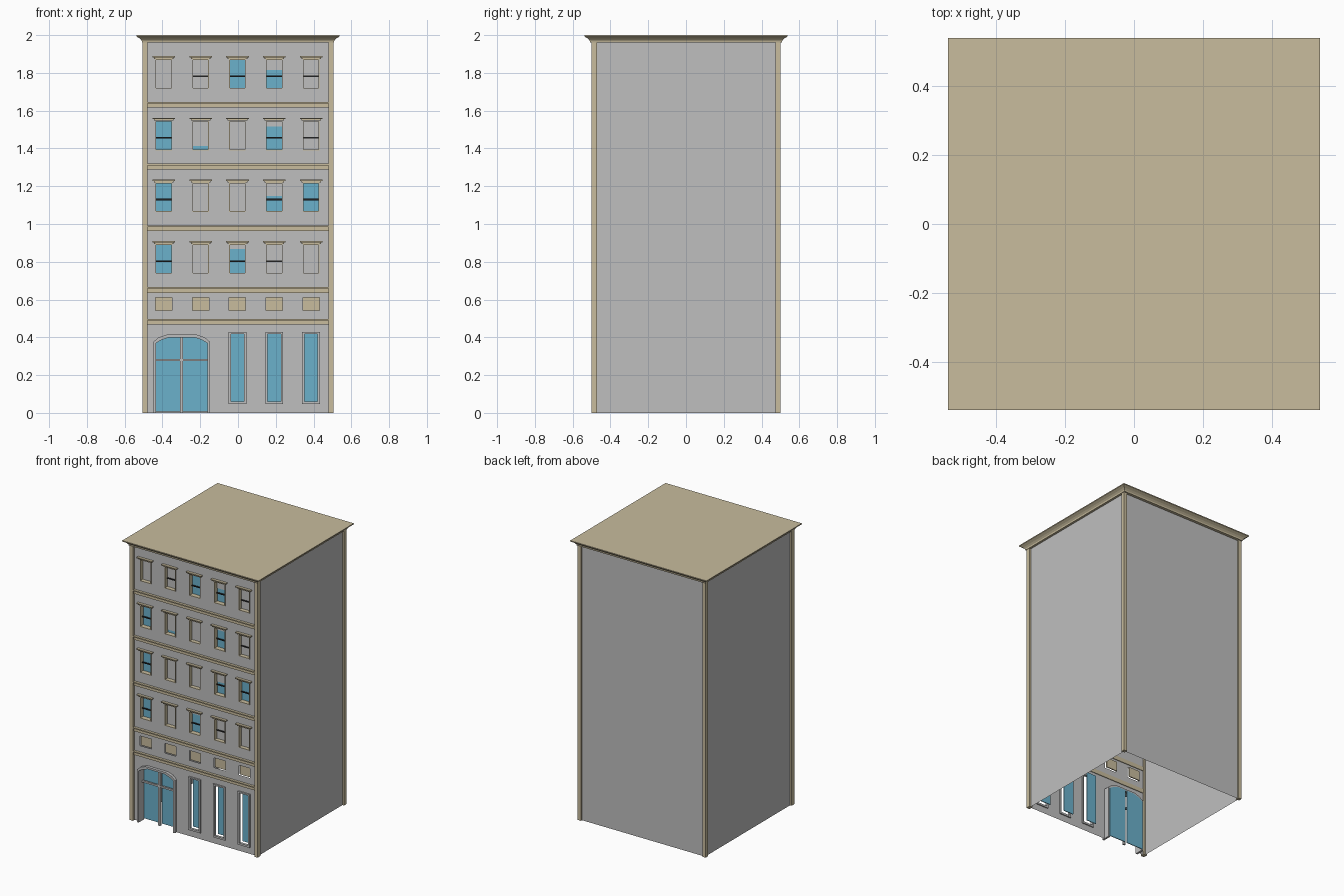
import bpy
import bmesh

if "Cube" in bpy.data.objects:
    bpy.data.objects.remove(bpy.data.objects["Cube"], do_unlink=True)


def material(name, rgb):
    m = bpy.data.materials.new(name)
    m.use_nodes = True
    m.diffuse_color = (*rgb, 1)
    m.node_tree.nodes["Principled BSDF"].inputs["Base Color"].default_value = (*rgb, 1)
    return m


GRAY = material("gray_plaster", (0.52, 0.52, 0.52))
TAN = material("tan_stone", (0.578, 0.503, 0.337))
BLUE = material("blue_glass", (0.147, 0.44, 0.597))
DARK = material("dark_metal", (0.015, 0.015, 0.015))


class Part:
    """Collects simple shapes into one flat-shaded object."""

    def __init__(self, name, mat):
        self.name, self.mat, self.bm = name, mat, bmesh.new()

    def face(self, pts):
        return self.bm.faces.new([self.bm.verts.new(p) for p in pts])

    def plate(self, outline, y0, y1):
        # extrude an x-z outline along y
        f = self.face([(x, y0, z) for x, z in outline])
        ext = bmesh.ops.extrude_face_region(self.bm, geom=[f], use_keep_orig=True)
        moved = [v for v in ext["geom"] if isinstance(v, bmesh.types.BMVert)]
        bmesh.ops.translate(self.bm, verts=moved, vec=(0, y1 - y0, 0))

    def box(self, x0, x1, y0, y1, z0, z1):
        self.plate(rect(x0, x1, z0, z1), y0, y1)

    def ring(self, outer, inner, y0, y1, closed=True):
        # frame between two matching x-z outlines
        n = len(outer)
        for i in range(n if closed else n - 1):
            j = (i + 1) % n
            self.plate([outer[i], outer[j], inner[j], inner[i]], y0, y1)

    def finish(self):
        bmesh.ops.remove_doubles(self.bm, verts=self.bm.verts, dist=1e-5)
        bmesh.ops.recalc_face_normals(self.bm, faces=self.bm.faces)
        me = bpy.data.meshes.new(self.name)
        self.bm.to_mesh(me)
        self.bm.free()
        me.materials.append(self.mat)
        ob = bpy.data.objects.new(self.name, me)
        bpy.context.collection.objects.link(ob)


def rect(x0, x1, z0, z1):
    return [(x0, z0), (x1, z0), (x1, z1), (x0, z1)]


# Main layout
WALL, SIDE, BACK = -0.48, 0.492, 0.488
COLUMNS = [-0.003 + 0.195 * i for i in range(-2, 3)]
HALF = 0.044                      # half width of a window opening
WIN_H = 0.156
SILLS = [0.737 + 0.3267 * i for i in range(4)]
DOOR_L, DOOR_R, DOOR_TOP = -0.448, -0.148, 0.414
DOOR_MID = (DOOR_L + DOOR_R) / 2
SHOP_LOW, SHOP_TOP = 0.05, 0.424

# Hollow shell without a floor
shell = Part("side_and_back_walls", GRAY)
for s in (-1, 1):
    shell.face([(s * SIDE, WALL, 0), (s * SIDE, BACK, 0),
                (s * SIDE, BACK, 1.97), (s * SIDE, WALL, 1.97)])
shell.face([(-SIDE, BACK, 0), (SIDE, BACK, 0), (SIDE, BACK, 1.97), (-SIDE, BACK, 1.97)])
shell.finish()

# Front wall made in rows, leaving the openings free
facade = Part("front_wall", GRAY)


def wall_row(z0, z1, holes=()):
    edges = [-SIDE] + [x for hole in holes for x in hole] + [SIDE]
    for a, b in zip(edges[::2], edges[1::2]):
        facade.face([(a, WALL, z0), (b, WALL, z0), (b, WALL, z1), (a, WALL, z1)])


door_hole = [(DOOR_L, DOOR_R)]
all_holes = [(c - HALF, c + HALF) for c in COLUMNS]
shop_holes = all_holes[2:]
wall_row(0, SHOP_LOW, door_hole)
wall_row(SHOP_LOW, DOOR_TOP, door_hole + shop_holes)
wall_row(DOOR_TOP, SHOP_TOP, shop_holes)
wall_row(SHOP_TOP, 0.541)
wall_row(0.541, 0.61, all_holes)
low = 0.61
for z in SILLS:
    wall_row(low, z)
    wall_row(z, z + WIN_H, all_holes)
    low = z + WIN_H
wall_row(low, 1.97)

# Door outline: flat-topped arch, inset by t
def arch(t):
    w = (DOOR_R - DOOR_L) / 2 - t
    half = [(w, 0), (w, 0.376 - t / 2), (w - 0.028, 0.4 - t), (w - 0.07, DOOR_TOP - t)]
    return [(DOOR_MID - x, z) for x, z in half] + [(DOOR_MID + x, z) for x, z in half[::-1]]


outer = arch(0)
for side, x in ((outer[1:4], DOOR_L), (outer[4:7], DOOR_R)):
    facade.face([(px, WALL, pz) for px, pz in side] + [(x, WALL, DOOR_TOP)])
facade.finish()

# Door surround, post and transom
surround = Part("door_surround", GRAY)
surround.ring(outer, arch(0.014), -0.5, -0.44, closed=False)
surround.box(DOOR_MID - 0.008, DOOR_MID + 0.008, -0.465, -0.45, 0, 0.401)
surround.box(DOOR_L + 0.014, DOOR_R - 0.014, -0.463, -0.45, 0.274, 0.286)
surround.finish()

# Door glass, one leaf on each side of the post
door_glass = Part("door_glass", BLUE)
left_leaf = arch(0.012)[:4] + [(DOOR_MID - 0.007, DOOR_TOP - 0.012), (DOOR_MID - 0.007, 0)]
left_leaf = [(x, max(z, 0.008)) for x, z in left_leaf]
door_glass.plate(left_leaf, -0.44, -0.435)
door_glass.plate([(2 * DOOR_MID - x, z) for x, z in left_leaf], -0.44, -0.435)
door_glass.finish()

# Tall ground floor windows
shop_frames = Part("shop_window_frames", GRAY)
shop_glass = Part("shop_window_glass", BLUE)
for a, b in shop_holes:
    shop_frames.ring(rect(a - 0.003, b + 0.003, SHOP_LOW - 0.003, SHOP_TOP + 0.003),
                     rect(a + 0.009, b - 0.009, SHOP_LOW + 0.01, SHOP_TOP - 0.007),
                     -0.49, -0.472)
    shop_glass.box(a + 0.005, b - 0.005, -0.445, -0.44, SHOP_LOW + 0.006, SHOP_TOP - 0.004)
shop_frames.finish()
shop_glass.finish()

# Stone panels between the ground floor and first row of windows
panels = Part("stone_panels", TAN)
for a, b in all_holes:
    panels.box(a, b, -0.47, -0.462, 0.541, 0.61)
panels.finish()

# Upper windows: (blind drop, shows bar) from left to right, lowest row first
STATES = [
    [(0, True), (1, False), (0.15, True), (1, True), (1, False)],
    [(0, True), (1, False), (1, False), (0.46, True), (0, True)],
    [(0, True), (0.87, False), (1, False), (0.17, True), (1, True)],
    [(1, False), (1, True), (0, True), (0.37, True), (1, True)],
]
frames = Part("window_frames", TAN)
hoods = Part("window_hoods", TAN)
glass = Part("window_glass", BLUE)
blinds = Part("window_blinds", GRAY)
bars = Part("window_bars", DARK)
for z, states in zip(SILLS, STATES):
    top = z + WIN_H
    for (a, b), (drop, bar) in zip(all_holes, states):
        frames.ring(rect(a, b, z, top), rect(a + 0.004, b - 0.004, z + 0.004, top - 0.004),
                    -0.484, -0.45)
        glass.box(a + 0.003, b - 0.003, -0.45, -0.445, z + 0.003, top - 0.003)
        if drop:
            blinds.box(a + 0.004, b - 0.004, -0.455, -0.451,
                       top - 0.004 - drop * (WIN_H - 0.008), top - 0.004)
        if bar:
            bars.box(a + 0.004, b - 0.004, -0.462, -0.456, z + 0.062, z + 0.07)
        hoods.box(a - 0.008, b + 0.008, -0.491, WALL, top + 0.001, top + 0.009)
        hoods.box(a - 0.016, b + 0.016, -0.499, WALL, top + 0.009, top + 0.016)
for part in (frames, hoods, glass, blinds, bars):
    part.finish()

# Belt courses with a projecting cap
belts = Part("belt_courses", TAN)
for z in (0.497, 0.666, 0.992, 1.319, 1.647):
    belts.box(-0.483, 0.483, -0.488, -0.475, z - 0.03, z - 0.008)
    belts.box(-0.483, 0.483, -0.498, -0.475, z - 0.008, z)
belts.finish()

# Corner posts
posts = Part("corner_posts", TAN)
for x in (-0.505, 0.48):
    posts.box(x, x + 0.025, -0.5, -0.47, 0, 1.97)
    posts.box(x, x + 0.025, 0.475, 0.5, 0, 1.97)
posts.finish()

# Cornice and flat roof, from stacked square outlines
cornice = Part("cornice_roof", TAN)
rings = []
for r, z in ((0.478, 1.962), (0.508, 1.962), (0.51, 1.972), (0.52, 1.982),
             (0.533, 1.99), (0.538, 1.993), (0.538, 2.0)):
    rings.append([(-r, -r, z), (r, -r, z), (r, r, z), (-r, r, z)])
for lo, hi in zip(rings, rings[1:]):
    for i in range(4):
        j = (i + 1) % 4
        cornice.face([lo[i], lo[j], hi[j], hi[i]])
cornice.face(rings[-1])
cornice.finish()
